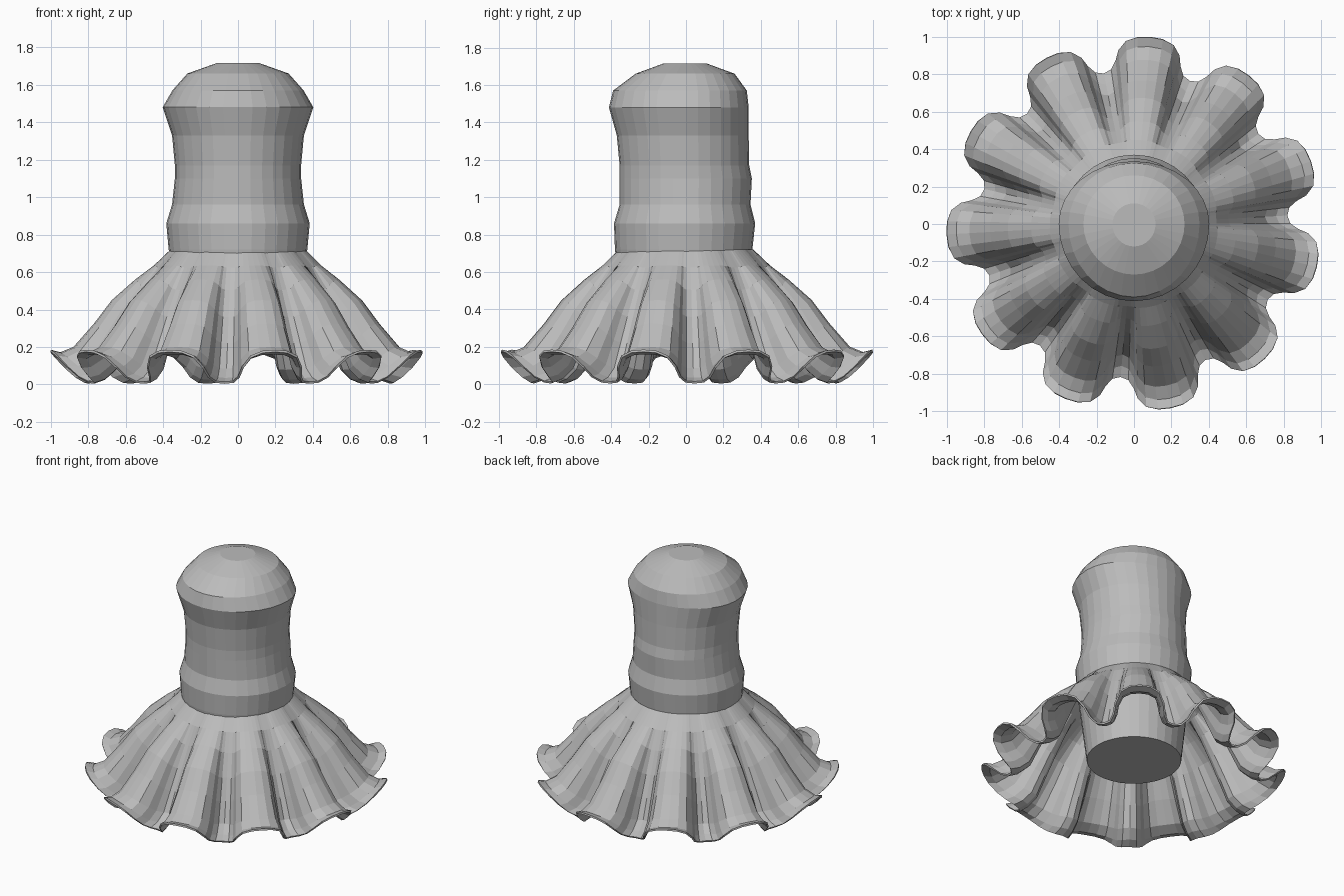
import bpy
import bmesh
from math import cos, sin, radians, tau

if "Cube" in bpy.data.objects:
    bpy.data.objects.remove(bpy.data.objects["Cube"], do_unlink=True)

# One plain grey material
grey = bpy.data.materials.new("plain grey")
grey.use_nodes = True
colour = (0.5, 0.5, 0.5, 1)
grey.diffuse_color = colour
grey.node_tree.nodes["Principled BSDF"].inputs["Base Color"].default_value = colour


def loft(name, rings, capped):
    """Join rings of points, listed bottom to top, into a flat-shaded surface."""
    bm = bmesh.new()
    loops = [[bm.verts.new(p) for p in ring] for ring in rings]
    for low, high in zip(loops, loops[1:]):
        n = len(low)
        for i in range(n):
            j = (i + 1) % n
            bm.faces.new((low[i], low[j], high[j], high[i]))
    if capped:
        bm.faces.new(loops[0][::-1])
        bm.faces.new(loops[-1])
    mesh = bpy.data.meshes.new(name)
    bm.to_mesh(mesh)
    bm.free()
    mesh.materials.append(grey)
    obj = bpy.data.objects.new(name, mesh)
    bpy.context.collection.objects.link(obj)
    return obj


# Stem and domed head: height, half width, front reach, back reach
STEM = [
    (0.19, 0.31, 0.31, 0.31),
    (0.72, 0.37, 0.38, 0.355),
    (0.86, 0.383, 0.385, 0.37),
    (0.96, 0.352, 0.355, 0.345),
    (1.10, 0.337, 0.355, 0.352),
    (1.17, 0.337, 0.355, 0.338),
    (1.33, 0.352, 0.37, 0.335),
    (1.48, 0.402, 0.412, 0.335),
    (1.57, 0.35, 0.39, 0.325),
    (1.66, 0.27, 0.27, 0.26),
    (1.715, 0.115, 0.12, 0.11),
]


def stem_ring(z, width, front, back, sides=32):
    ring = []
    for i in range(sides):
        a = tau * i / sides
        reach = back if sin(a) > 0 else front
        ring.append((width * cos(a), reach * sin(a), z))
    return ring


loft("stem", [stem_ring(*row) for row in STEM], True)

# Ruffled skirt: crest radius, crest height, valley radius, valley height
SKIRT = [
    (1.0, 0.185, 0.82, 0.015),
    (0.95, 0.172, 0.76, 0.035),
    (0.88, 0.20, 0.70, 0.085),
    (0.77, 0.325, 0.64, 0.22),
    (0.675, 0.45, 0.575, 0.36),
    (0.55, 0.56, 0.505, 0.505),
    (0.45, 0.635, 0.44, 0.625),
    (0.36, 0.72, 0.36, 0.72),
]
LOBES = 11
# Half a fold: position in the fold, and how far it bulges out
HALF = [(0, 1), (0.12, 0.98), (0.23, 0.88), (0.31, 0.62), (0.35, 0.32), (0.41, 0.08)]
FOLD = [(-u, w) for u, w in HALF[:0:-1]] + HALF + [(0.5, 0)]


def skirt_ring(rc, zc, rv, zv):
    ring = []
    for k in range(LOBES):
        for u, w in FOLD:
            a = radians(85) + tau * (k + u) / LOBES
            r = rv + (rc - rv) * w
            z = zv + (zc - zv) * w ** 1.6
            ring.append((r * cos(a), r * sin(a), z))
    return ring


skirt = loft("ruffled_skirt", [skirt_ring(*row) for row in SKIRT], False)
thickness = skirt.modifiers.new("thickness", "SOLIDIFY")
thickness.thickness = 0.012
thickness.offset = -1
